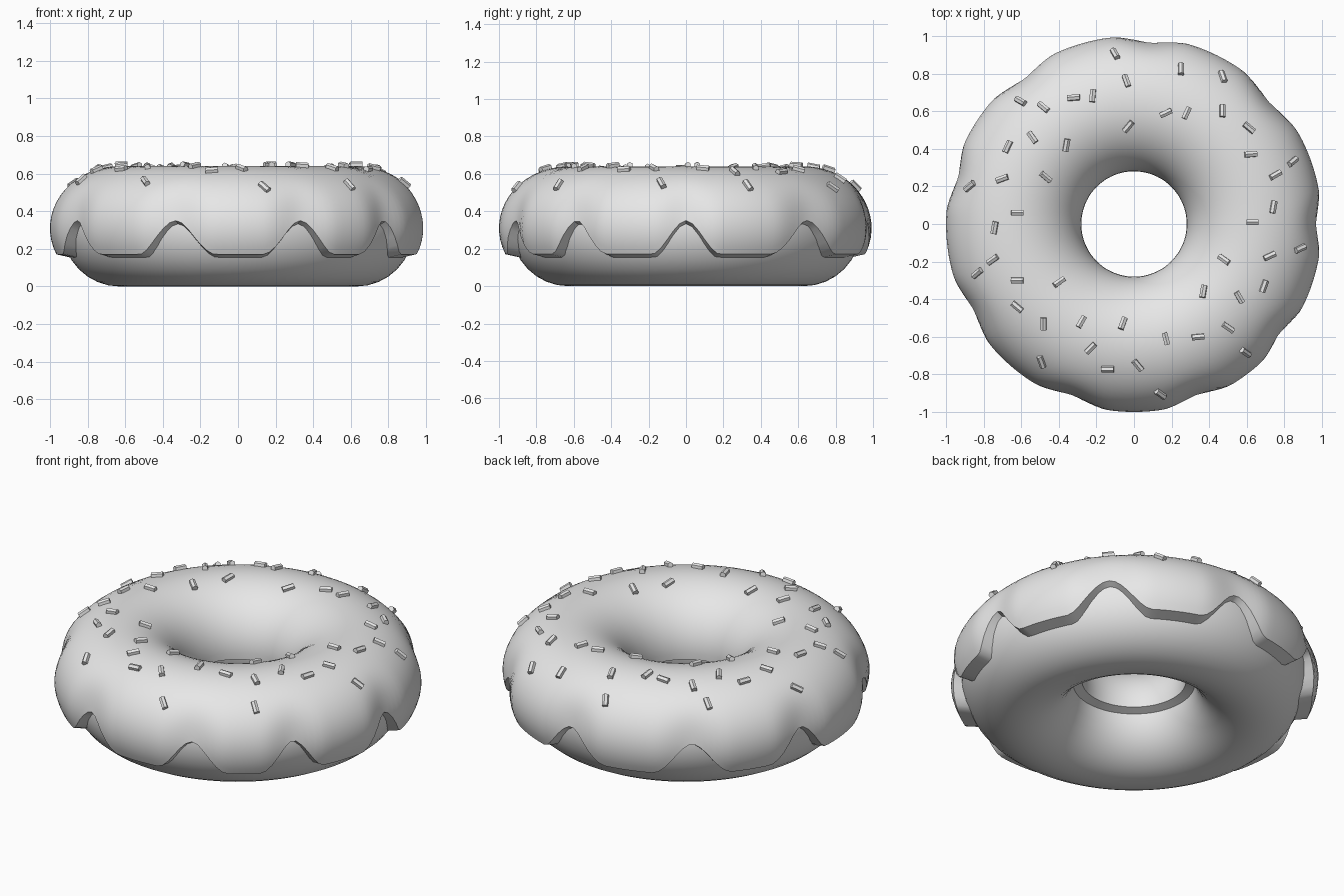
import bpy, bmesh
from math import sin, cos, radians, pi, sqrt, hypot
from mathutils import Vector, Matrix

cube = bpy.data.objects.get("Cube")
if cube:
    bpy.data.objects.remove(cube, do_unlink=True)

RING, MID = 0.63, 0.31            # ring radius and height of the tube centre
OUT, INN, TALL = 0.37, 0.35, 0.33  # icing tube: outward, inward, upward
STEPS, ROWS = 180, 30

grey = bpy.data.materials.new("plain_grey")
grey.use_nodes = True
colour = (0.8, 0.8, 0.8, 1)
grey.diffuse_color = colour
grey.node_tree.nodes["Principled BSDF"].inputs["Base Color"].default_value = colour


def make_object(name, bm, smooth=True):
    bmesh.ops.recalc_face_normals(bm, faces=bm.faces)
    mesh = bpy.data.meshes.new(name)
    bm.to_mesh(mesh)
    bm.free()
    mesh.materials.append(grey)
    obj = bpy.data.objects.new(name, mesh)
    bpy.context.collection.objects.link(obj)
    if smooth:
        bpy.ops.object.select_all(action='DESELECT')
        obj.select_set(True)
        bpy.context.view_layer.objects.active = obj
        bpy.ops.object.shade_smooth_by_angle(angle=radians(35))
    return obj


def smoothstep(t):
    t = max(0.0, min(1.0, t))
    return t * t * (3 - 2 * t)


def tube_point(azimuth, phi, wide, tall):
    r = RING + wide * cos(phi)
    return Vector((r * cos(azimuth), r * sin(azimuth), MID + tall * sin(phi)))


def skin(bm, columns, closed):
    # join neighbouring columns of vertices into quads, all round the ring
    for i, a in enumerate(columns):
        b = columns[(i + 1) % len(columns)]
        for j in range(len(a) if closed else len(a) - 1):
            k = (j + 1) % len(a)
            bm.faces.new((a[j], a[k], b[k], b[j]))


# Dough ring
bm = bmesh.new()
columns = []
for i in range(96):
    az = 2 * pi * i / 96
    columns.append([bm.verts.new(tube_point(az, 2 * pi * j / 32, 0.305, 0.31))
                    for j in range(32)])
skin(bm, columns, True)
make_object("dough_ring", bm)

# Icing: gaps between the drips, as direction and half width in degrees
GAPS = [(0, 11), (42, 14), (85, 13), (127, 13), (165, 12),
        (208, 13), (250, 13), (290, 12), (323, 11)]


def gap_amount(degrees):
    best = 0
    for centre, half in GAPS:
        away = abs((degrees - centre + 180) % 360 - 180)
        best = max(best, smoothstep(1 - away / half))
    return best


bm = bmesh.new()
columns = []
for i in range(STEPS):
    deg = 360 * i / STEPS
    az, gap = radians(deg), gap_amount(deg)
    start, end = 186, -25 + 32 * gap
    column = [bm.verts.new(tube_point(az, radians(start + 4), 0.3, 0.3))]
    for j in range(ROWS + 1):
        phi = start + (end - start) * j / ROWS
        wide = OUT - 0.03 * gap * smoothstep((60 - phi) / 50) if phi < 90 else INN
        column.append(bm.verts.new(tube_point(az, radians(phi), wide, TALL)))
    column.append(bm.verts.new(tube_point(az, radians(end - 6 + 3 * gap), 0.3, 0.305)))
    columns.append(column)
skin(bm, columns, False)
make_object("icing", bm)

# Sprinkles: x and y in hundredths, then heading in degrees
SPRINKLES = [
    (-10, 90, 120), (-4, 76, 110), (25, 82, 90), (47, 78, 110), (-60, 65, 150),
    (-48, 62, 140), (-32, 67, 5), (-22, 68, 85), (17, 59, 25), (28, 59, 65),
    (47, 60, 90), (61, 51, 140), (-3, 52, 50), (-54, 46, 125), (-67, 41, 65),
    (-36, 42, 80), (62, 37, 5), (84, 33, 40), (-70, 24, 20), (-47, 25, 140),
    (75, 26, 30), (-87, 20, 40), (74, 9, 80), (-62, 6, 0), (63, 1, 0),
    (-74, -2, 80), (88, -13, 25), (72, -17, 25), (48, -19, 145), (-75, -19, 35),
    (-83, -26, 40), (-62, -30, 0), (-40, -31, 35), (37, -36, 80), (69, -33, 70),
    (56, -39, 120), (-62, -44, 140), (-48, -53, 90), (-28, -52, 60), (-6, -53, 70),
    (50, -55, 145), (17, -61, 105), (34, -60, 5), (59, -68, 145), (-23, -66, 45),
    (-49, -73, 110), (-14, -77, 0), (2, -75, 130), (14, -90, 145)]

bm = bmesh.new()
for px, py, heading in SPRINKLES:
    x, y = px / 100, py / 100
    r = hypot(x, y)
    wide = OUT if r > RING else INN
    lift = sqrt(1 - ((r - RING) / wide) ** 2)
    slope = (r - RING) / wide ** 2
    normal = Vector((slope * x / r, slope * y / r, lift / TALL)).normalized()
    along = Vector((cos(radians(heading)), sin(radians(heading)), 0))
    along.z = -along.dot(normal) / normal.z
    along.normalize()
    side = normal.cross(along)
    place = Matrix((side, normal, along)).transposed().to_4x4()
    place.translation = Vector((x, y, MID + TALL * lift)) + normal * 0.007
    bmesh.ops.create_cone(bm, cap_ends=True, segments=6, radius1=0.017,
                          radius2=0.017, depth=0.066, matrix=place)
make_object("sprinkles", bm, smooth=False)
